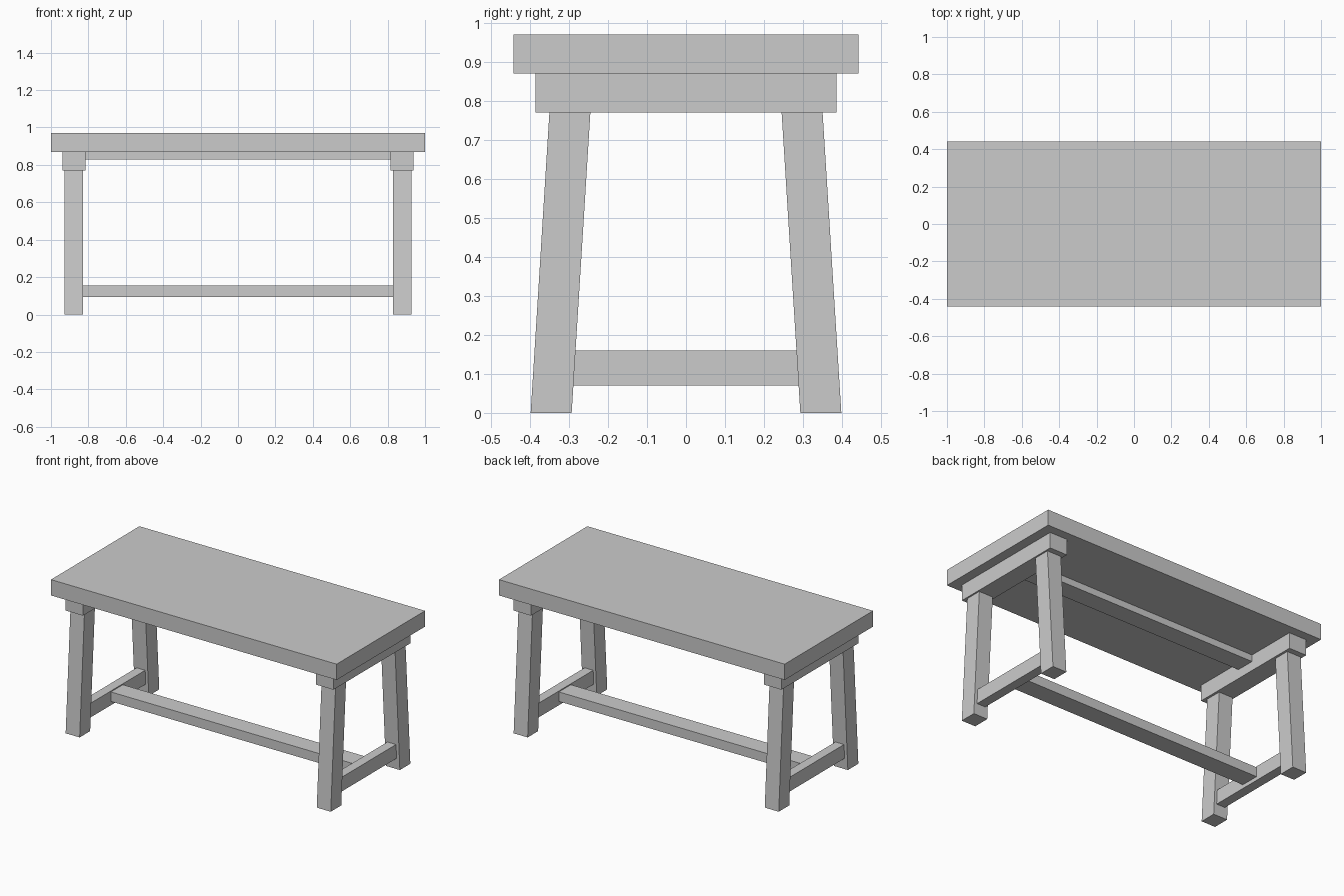
import bpy, bmesh

if "Cube" in bpy.data.objects:
    bpy.data.objects.remove(bpy.data.objects["Cube"])


def prism(name, x, y_bottom, y_top, z):
    """Box whose bottom and top y ranges may differ, giving a slanted post."""
    bm = bmesh.new()
    bmesh.ops.create_cube(bm, size=1)
    for v in bm.verts:
        top = v.co.z > 0
        ys = y_top if top else y_bottom
        v.co = (x[v.co.x > 0], ys[v.co.y > 0], z[top])
    mesh = bpy.data.meshes.new(name)
    bm.to_mesh(mesh)
    bm.free()
    obj = bpy.data.objects.new(name, mesh)
    bpy.context.collection.objects.link(obj)
    return obj


def box(name, x, half_y, z):
    y = (-half_y, half_y)
    return prism(name, x, y, y, z)


def mirrored(a, b, sign):
    """Range a..b on the chosen side of zero, in ascending order."""
    return (a, b) if sign > 0 else (-b, -a)


# Table top
box("table_top", (-1, 1), 0.442, (0.87, 0.97))

# Long central beams: under the top and between the leg frames
box("upper_beam", (-0.815, 0.815), 0.06, (0.828, 0.87))
box("long_stretcher", (-0.848, 0.848), 0.06, (0.094, 0.154))

# End frames: cap beam, low cross rail and two splayed legs
for sx, side in ((-1, "left"), (1, "right")):
    box(side + "_cap_beam", mirrored(0.815, 0.938, sx), 0.386, (0.77, 0.87))
    prism(side + "_cross_rail", mirrored(0.848, 0.908, sx),
          (-0.289, 0.289), (-0.284, 0.284), (0.07, 0.16))
    for sy, end in ((-1, "front"), (1, "back")):
        prism(f"{end}_{side}_leg", mirrored(0.83, 0.928, sx),
              mirrored(0.293, 0.398, sy), mirrored(0.245, 0.35, sy), (0, 0.77))
